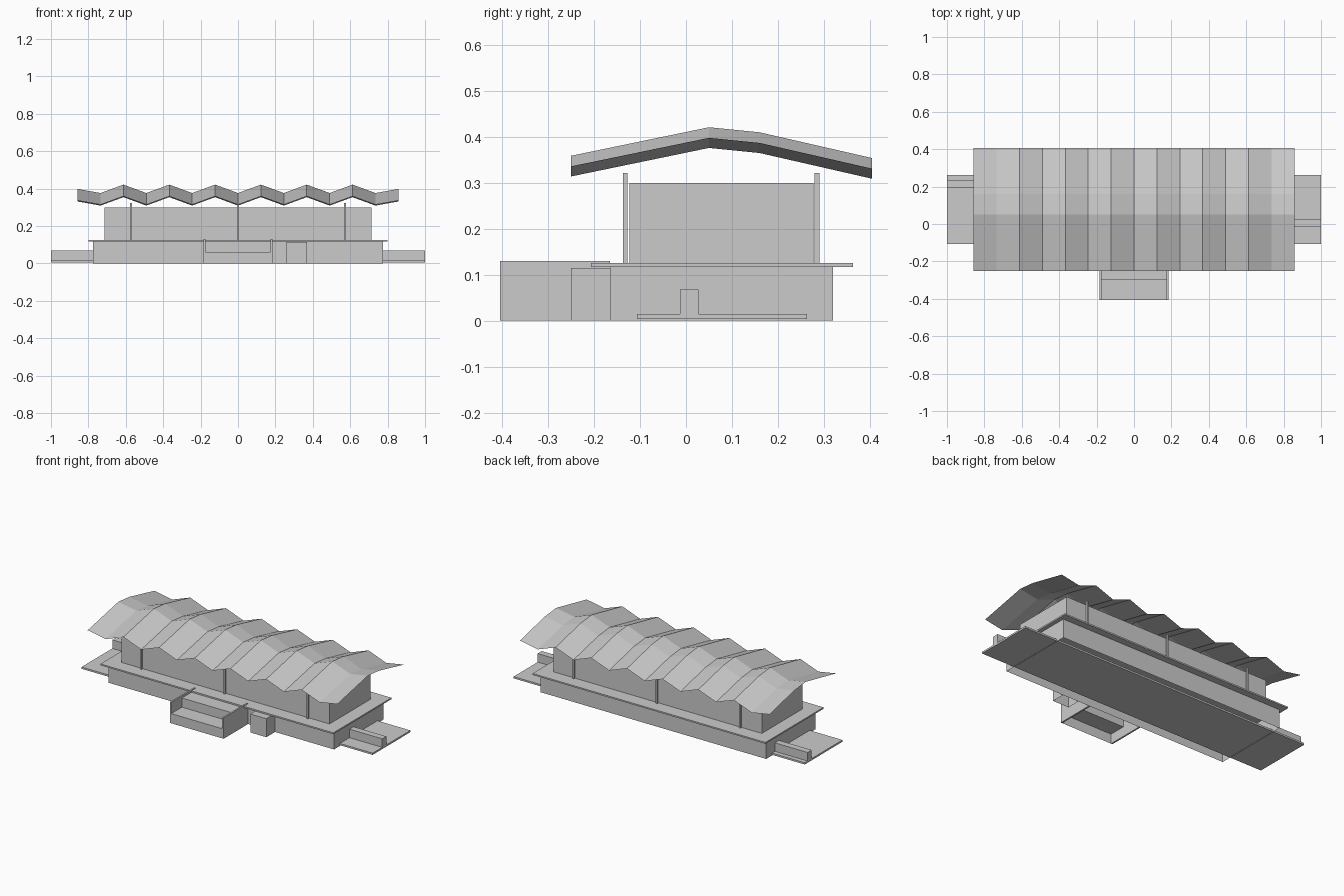
import bpy

cube = bpy.data.objects.get("Cube")
if cube:
    bpy.data.objects.remove(cube, do_unlink=True)

grey = bpy.data.materials.new("light_grey")
grey.use_nodes = True
colour = (0.6, 0.6, 0.6, 1)
grey.diffuse_color = colour
grey.node_tree.nodes["Principled BSDF"].inputs["Base Color"].default_value = colour


def make(name, verts, faces):
    mesh = bpy.data.meshes.new(name)
    mesh.from_pydata(verts, [], faces)
    mesh.materials.append(grey)
    obj = bpy.data.objects.new(name, mesh)
    bpy.context.collection.objects.link(obj)
    return obj


def box(name, x, y, z, open_bottom=False):
    """Box between pairs of limits, optionally an open shell underneath."""
    verts = [(a, b, c) for c in z for a, b in
             ((x[0], y[0]), (x[1], y[0]), (x[1], y[1]), (x[0], y[1]))]
    faces = [(i, (i + 1) % 4, (i + 1) % 4 + 4, i + 4) for i in range(4)]
    faces.append((4, 5, 6, 7))
    if not open_bottom:
        faces.append((3, 2, 1, 0))
    return make(name, verts, faces)


def sheet(name, rows):
    """Sheet through equally long rows of points."""
    n = len(rows[0])
    faces = [(r * n + i, r * n + i + 1, (r + 1) * n + i + 1, (r + 1) * n + i)
             for r in range(len(rows) - 1) for i in range(n - 1)]
    return make(name, [p for row in rows for p in row], faces)


# Ground slab, hollow lower storey, terrace and upper storey
box("ground_slab", (-1, 1), (-0.107, 0.263), (0.004, 0.015))
box("lower_storey", (-0.775, 0.775), (-0.165, 0.32), (0, 0.118), True)
box("terrace_deck", (-0.8, 0.8), (-0.207, 0.363), (0.117, 0.126))
box("upper_storey", (-0.715, 0.715), (-0.123, 0.277), (0.126, 0.3))

# Low walls on the end slabs
box("left_low_wall", (0.775, 1), (-0.013, 0.027), (0.015, 0.068))
box("right_low_wall", (-1, -0.775), (0.195, 0.235), (0.015, 0.068))

# Roof posts along both long sides
for side, y in (("front", -0.132), ("back", 0.285)):
    for i, x in enumerate((-0.573, 0, 0.573)):
        box(f"{side}_post_{i + 1}", (x - 0.005, x + 0.005),
            (y - 0.005, y + 0.005), (0.126, 0.322))

# Stepped porch with side walls, and a small block beside it
steps = [(-0.405, 0), (-0.405, 0.06), (-0.3, 0.06), (-0.3, 0.117), (-0.165, 0.117)]
sheet("porch_steps", [[(x, y, z) for x in (-0.176, 0.176)] for y, z in steps])
for side, x in (("left", 0.18), ("right", -0.18)):
    box(f"porch_{side}_wall", (x - 0.005, x + 0.005), (-0.405, -0.165), (0, 0.13))
box("entrance_block", (0.26, 0.37), (-0.25, -0.165), (0, 0.115), True)

# Folded roof: valleys and peaks alternate across, bent along the depth
spacing = 0.1225
folds = [(i * spacing, 0.022 if abs(i) == 7 else 0.045 * (i % 2))
         for i in range(-7, 8)]
bends = [(-0.25, 0.314), (0.05, 0.376), (0.16, 0.365), (0.405, 0.309)]
sheet("folded_roof", [[(x, y, z + rise) for x, rise in folds] for y, z in bends])
